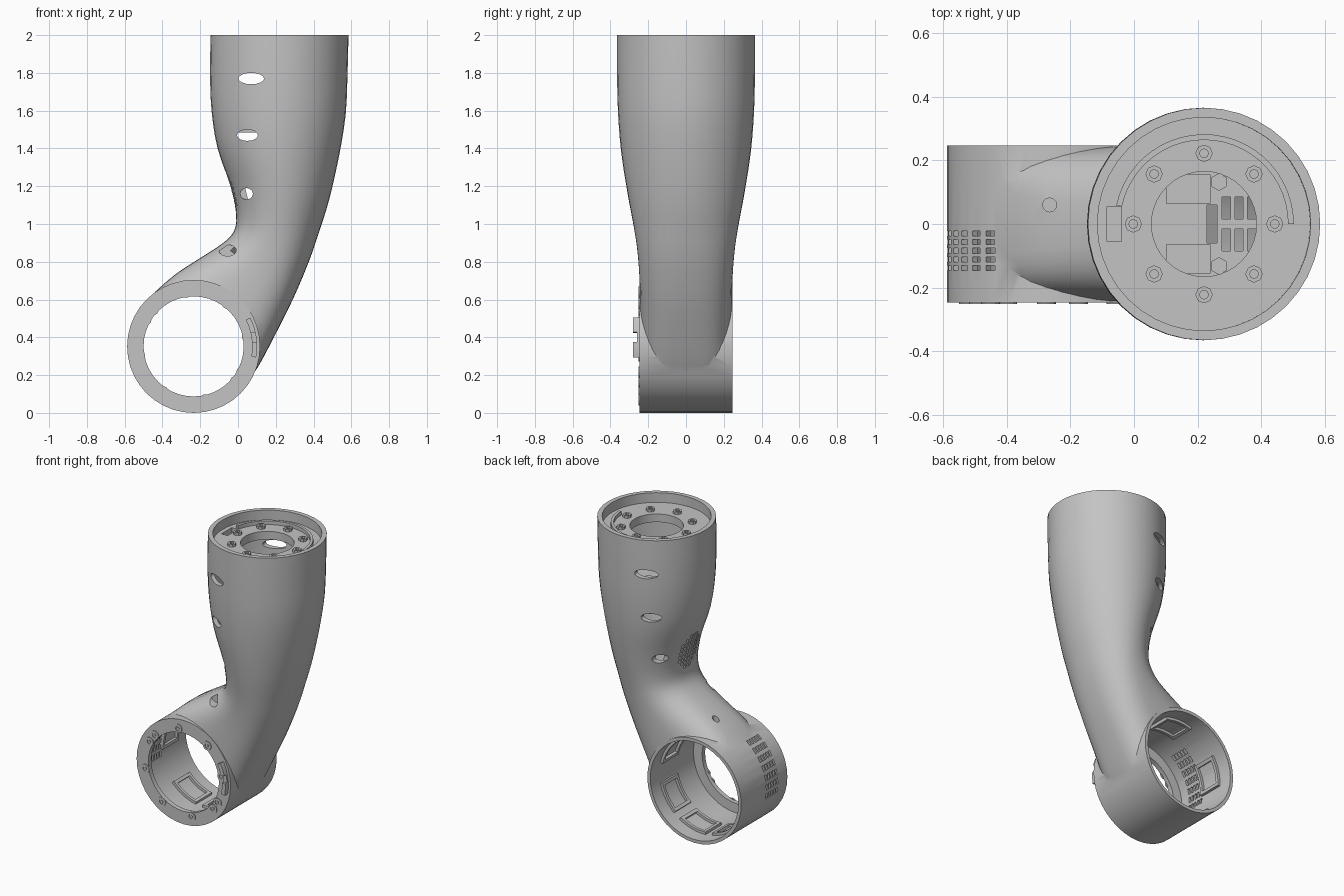
import bpy, bmesh
from math import radians, sin, cos, pi
from mathutils import Matrix, Vector

if "Cube" in bpy.data.objects:
    bpy.data.objects.remove(bpy.data.objects["Cube"])

grey = bpy.data.materials.new("satin_grey")
grey.use_nodes = True
grey.diffuse_color = (0.55, 0.55, 0.55, 1)
grey.node_tree.nodes["Principled BSDF"].inputs["Base Color"].default_value = (0.55, 0.55, 0.55, 1)

# Local frames: the joint ring looks along -y, the top flange along z
RING = Matrix.Translation((-0.235, 0, 0.352)) @ Matrix.Rotation(pi / 2, 4, "X")
TOP = Matrix.Translation((0.22, 0, 0))


def finish(bm, name):
    bmesh.ops.recalc_face_normals(bm, faces=bm.faces)
    mesh = bpy.data.meshes.new(name)
    bm.to_mesh(mesh)
    bm.free()
    mesh.materials.append(grey)
    ob = bpy.data.objects.new(name, mesh)
    bpy.context.collection.objects.link(ob)
    return ob


def activate(ob):
    bpy.ops.object.select_all(action="DESELECT")
    ob.select_set(True)
    bpy.context.view_layer.objects.active = ob


def smooth(ob):
    activate(ob)
    bpy.ops.object.shade_smooth_by_angle(angle=radians(32))


def combine(ob, bm, operation="DIFFERENCE"):
    tool = finish(bm, "cutter")
    tool.hide_render = True
    mod = ob.modifiers.new("combine", "BOOLEAN")
    mod.operation, mod.solver, mod.object = operation, "EXACT", tool
    activate(ob)
    bpy.ops.object.modifier_apply(modifier=mod.name)
    bpy.data.objects.remove(tool)


def box(bm, centre, size, frame=Matrix()):
    m = frame @ Matrix.Translation(centre) @ Matrix.Diagonal((*size, 1))
    bmesh.ops.create_cube(bm, size=1, matrix=m)


def rod(bm, centre, r, depth, frame=Matrix(), sides=32, squash=1):
    m = frame @ Matrix.Translation(centre) @ Matrix.Diagonal((1, squash, 1, 1))
    bmesh.ops.create_cone(bm, cap_ends=True, segments=sides, radius1=r, radius2=r, depth=depth, matrix=m)


def arc(bm, frame, a0, a1, r0, r1, h0, h1, n=8):
    """Curved block between two angles, radii and heights; a full turn makes a tube."""
    full = a1 - a0 >= 360
    rows = []
    for i in range(n if full else n + 1):
        a = radians(a0 + (a1 - a0) * i / n)
        rows.append([bm.verts.new(frame @ Vector((r * cos(a), r * sin(a), h)))
                     for r, h in ((r0, h0), (r1, h0), (r1, h1), (r0, h1))])
    for i in range(n):
        p, q = rows[i], rows[(i + 1) % len(rows)]
        for k in range(4):
            bm.faces.new((p[k], p[(k + 1) % 4], q[(k + 1) % 4], q[k]))
    if not full:
        bm.faces.new(rows[0])
        bm.faces.new(rows[-1])


# Arm sections: inner edge x z, outer edge x z, half width, squareness
SECTIONS = [
    (-.145, 2.0, .585, 2.0, .365, 2), (-.148, 1.8, .58, 1.8, .365, 2),
    (-.14, 1.6, .57, 1.58, .36, 2), (-.108, 1.4, .535, 1.36, .343, 2),
    (-.04, 1.2, .483, 1.13, .31, 2), (-.01, 1.05, .43, .96, .28, 2.1),
    (-.022, .96, .375, .8, .26, 2.3), (-.085, .895, .29, .6, .248, 2.6),
    (-.2, .82, .195, .41, .244, 3), (-.33, .735, .11, .25, .243, 3.5),
    (-.44, .64, .03, .13, .242, 4)]


def loft(sections, inset=0, sides=40, steps=3):
    bm = bmesh.new()
    s = [Vector(v) for v in sections]
    s = [s[0]] + s + [s[-1]]
    rings = []
    for i in range(1, len(s) - 2):
        a, b, c, d = s[i - 1:i + 3]
        last = i == len(s) - 3
        for k in range(steps + last):
            t = k / steps
            v = .5 * (2 * b + (c - a) * t + (2 * a - 5 * b + 4 * c - d) * t * t
                      + (3 * b - a - 3 * c + d) * t ** 3)
            left, right = Vector((v[0], 0, v[1])), Vector((v[2], 0, v[3]))
            mid, half = (left + right) / 2, (right - left) / 2
            half *= 1 - inset / half.length
            row = []
            for j in range(sides):
                u, w = cos(2 * pi * j / sides), sin(2 * pi * j / sides)
                e = 2 / v[5]
                pu = abs(u) ** e * (1 if u > 0 else -1)
                pw = abs(w) ** e * (1 if w > 0 else -1)
                row.append(bm.verts.new(mid + half * pu + Vector((0, (v[4] - inset) * pw, 0))))
            rings.append(row)
    for p, q in zip(rings, rings[1:]):
        for j in range(sides):
            bm.faces.new((p[j], p[(j + 1) % sides], q[(j + 1) % sides], q[j]))
    bm.faces.new(rings[0])
    bm.faces.new(rings[-1])
    return bm


# Arm shell merged with the joint ring
shell = finish(loft(SECTIONS), "arm_shell")
bm = bmesh.new()
rod(bm, (0, 0, 0), .352, .494, RING, 40)
combine(shell, bm, "UNION")

# Hollow arm, ring bore and narrower front lip
combine(shell, loft([(-.145, 2.1, .585, 2.1, .365, 2)] + SECTIONS[:8], inset=.03))
for radius, lo, hi in ((.33, -.4, .215), (.265, .1, .4)):
    bm = bmesh.new()
    rod(bm, (0, 0, (lo + hi) / 2), radius, hi - lo, RING, 40)
    combine(shell, bm)

# Cable opening between ring and arm
bm = bmesh.new()
box(bm, (.45, 0, 0), (.34, .16, .16), RING @ Matrix.Rotation(radians(48), 4, "Z"))
combine(shell, bm)

# Screw holes on both sides, one on the neck front, one on the neck top
bm = bmesh.new()
side = Matrix.Rotation(pi / 2, 4, "X")
for x, z, r in ((.07, 1.77, .068), (.05, 1.47, .055), (.045, 1.16, .034)):
    for y in (-.3, .3):
        rod(bm, (x, z, y), r, .26, side, 16, .03 / r)
rod(bm, (-.055, .86, .24), .046, .2, side, 16, .65)
rod(bm, (-.265, .06, .8), .022, .12, sides=12)
combine(shell, bm)

# Vent slots in the ring and an oval grille in the inner bend
bm = bmesh.new()
for angle in range(128, 192, 10):
    turn = RING @ Matrix.Rotation(radians(angle), 4, "Z")
    for k in range(5):
        box(bm, (.34, 0, .03 + .027 * k), (.07, .036, .016), turn)
for i in range(-4, 5):
    for j in range(-3, 4):
        if (i / 4.5) ** 2 + (j / 3.5) ** 2 < 1:
            box(bm, (-.03, j * .028, 1.16 + i * .028), (.24, .018, .018))
combine(shell, bm)
smooth(shell)

# Recessed top flange with a side pocket
bm = bmesh.new()
arc(bm, TOP, 0, 360, .165, .342, 1.88, 1.935, 40)
flange = finish(bm, "top_flange")
bm = bmesh.new()
box(bm, (-.062, 0, 1.93), (.046, .11, .2))
combine(flange, bm)
smooth(flange)

bm = bmesh.new()
arc(bm, TOP, 0, 168, .264, .282, 1.93, 1.96, 24)
smooth(finish(bm, "flange_rib"))

# Screw collars on the flange and on the ring lip
bm = bmesh.new()
for k in range(8):
    seat = TOP @ Matrix.Rotation(k * pi / 4, 4, "Z") @ Matrix.Translation((.222, 0, 0))
    arc(bm, seat, 0, 360, .014, .027, 1.93, 1.952, 8)
finish(bm, "flange_screws")

bm = bmesh.new()
for angle in (10, 52, 98, 138, 151, 190, 236, 282, 320, 332):
    seat = RING @ Matrix.Rotation(radians(angle), 4, "Z") @ Matrix.Translation((.29, 0, 0))
    arc(bm, seat, 0, 360, .016, .03, .24, .252, 14)
    rod(bm, (0, 0, .247), .009, .008, seat, 6)
finish(bm, "lip_screws")

# Stepped connector on the lip
bm = bmesh.new()
for a0, a1, top in ((-10, 4, .28), (4, 13, .26), (13, 27, .28)):
    arc(bm, RING, a0, a1, .31, .336, .24, top, 4)
finish(bm, "lip_connector")

# Raised pocket frames on the inner wall of the ring
bm = bmesh.new()
for mid in (30, 90, 165, 240, 285, 330):
    for a0, a1, h0, h1 in ((-18, 18, -.15, -.13), (-18, 18, 0, .02), (-18, -14, -.13, 0), (14, 18, -.13, 0)):
        arc(bm, RING, mid + a0, mid + a1, .312, .335, h0, h1)
smooth(finish(bm, "pocket_frames"))

# Slotted bulkhead inside the arm with mounts and hex bolts
bm = bmesh.new()
rod(bm, (.215, 0, 1.5), .322, .03)
bulkhead = finish(bm, "inner_bulkhead")
bm = bmesh.new()
for x in (.29, .33, .37):
    for y in (-.05, .05):
        box(bm, (x, y, 1.5), (.026, .07, .1))
box(bm, (.245, 0, 1.5), (.03, .12, .1))
combine(bulkhead, bm)
smooth(bulkhead)

bm = bmesh.new()
for y in (-.11, .11):
    box(bm, (.17, y, 1.56), (.14, .09, .12))
    rod(bm, (.267, y * 1.2, 1.54), .028, .06, sides=6)
finish(bm, "inner_mounts")
